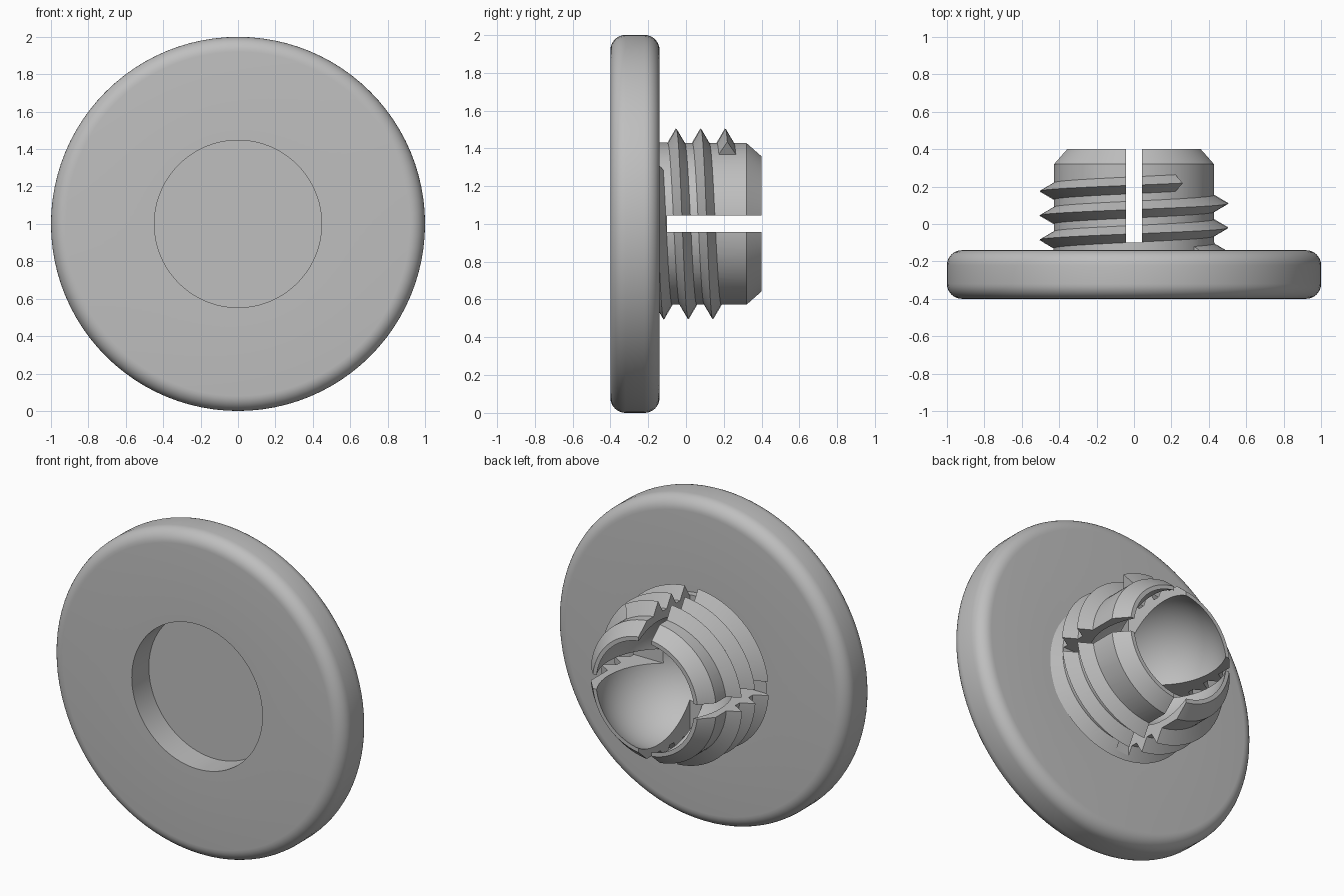
import bpy, bmesh, math
from mathutils import Vector

if "Cube" in bpy.data.objects:
    bpy.data.objects.remove(bpy.data.objects["Cube"], do_unlink=True)

CZ = 1.0                      # height of the round axis
FRONT, BACK, TIP = -0.4, -0.14, 0.4
SHANK_R, CREST_R = 0.43, 0.507
PITCH = 0.13

grey = bpy.data.materials.new("plain grey")
grey.use_nodes = True
colour = (0.52, 0.52, 0.52, 1)
grey.diffuse_color = colour
grey.node_tree.nodes["Principled BSDF"].inputs["Base Color"].default_value = colour


def make_object(name, bm):
    bmesh.ops.recalc_face_normals(bm, faces=bm.faces)
    mesh = bpy.data.meshes.new(name)
    bm.to_mesh(mesh)
    bm.free()
    mesh.materials.append(grey)
    obj = bpy.data.objects.new(name, mesh)
    bpy.context.collection.objects.link(obj)
    return obj


def arc(r, y, radius, start, end, steps):
    """Profile points (radius, y) along an arc, angles in degrees."""
    angles = [math.radians(start + (end - start) * i / steps) for i in range(steps + 1)]
    return [(r + radius * math.cos(a), y + radius * math.sin(a)) for a in angles]


def lathe(name, profile, steps):
    bm = bmesh.new()
    verts = [bm.verts.new((r, y, CZ)) for r, y in profile]
    edges = [bm.edges.new(pair) for pair in zip(verts, verts[1:])]
    bmesh.ops.spin(bm, geom=verts + edges, cent=(0, 0, CZ), axis=(0, 1, 0),
                   angle=math.tau, steps=steps, use_merge=True)
    bmesh.ops.remove_doubles(bm, verts=bm.verts, dist=0.0001)
    return make_object(name, bm)


def box(name, size, centre):
    bm = bmesh.new()
    bmesh.ops.create_cube(bm, size=1)
    bmesh.ops.scale(bm, vec=size, verts=bm.verts)
    bmesh.ops.translate(bm, vec=centre, verts=bm.verts)
    return make_object(name, bm)


def helix_thread(name, y_start, y_end, y_at_side, root=0.41):
    """Triangular ridge wound around the shank, closed at both ends."""
    half = 0.045 * (CREST_R - root) / (CREST_R - SHANK_R)
    count = round((y_end - y_start) / PITCH * 72)
    bm = bmesh.new()
    rings = []
    for i in range(count + 1):
        y = y_start + (y_end - y_start) * i / count
        a = -(y - y_at_side) / PITCH * math.tau
        out = Vector((math.cos(a), 0, math.sin(a)))
        rings.append([bm.verts.new(out * r + Vector((0, y + dy, CZ)))
                      for r, dy in ((root, -half), (CREST_R, 0), (root, half))])
    for a, b in zip(rings, rings[1:]):
        for k in range(3):
            n = (k + 1) % 3
            bm.faces.new((a[k], a[n], b[n], b[k]))
    bm.faces.new(rings[0])
    bm.faces.new(rings[-1])
    return make_object(name, bm)


def combine(target, tool, operation):
    bpy.context.view_layer.objects.active = target
    mod = target.modifiers.new(operation.lower(), "BOOLEAN")
    mod.object, mod.operation, mod.solver = tool, operation, "EXACT"
    bpy.ops.object.modifier_apply(modifier=mod.name)
    bpy.data.objects.remove(tool, do_unlink=True)


# Flanged plug: front recess, rounded rim, chamfered shank, ball socket
rim, socket_y, socket_r = 0.08, 0.21, 0.385
lip = math.degrees(math.asin((TIP - socket_y) / socket_r))
profile = [(0, -0.233), (0.447, -0.233), (0.447, FRONT)]
profile += arc(1 - rim, FRONT + rim, rim, -90, 0, 8)
profile += arc(1 - rim, BACK - rim, rim, 0, 90, 8)
profile += [(SHANK_R, BACK), (SHANK_R, 0.32), (0.36, TIP)]
profile += arc(0, socket_y, socket_r, lip, -90, 20)
plug = lathe("flanged_plug", profile, 96)

# Screw thread around the shank
thread_end = 0.11 + PITCH * 301 / 360
combine(plug, helix_thread("thread", -0.165, thread_end, 0.11), "UNION")

# Crossed slots splitting the shank into four fingers
slot_floor, slot_end, width = -0.1, 0.6, 0.088
depth, middle = slot_end - slot_floor, (slot_end + slot_floor) / 2
for size in ((1.4, depth, width), (width, depth, 1.4)):
    combine(plug, box("slot_cutter", size, (0, middle, CZ)), "DIFFERENCE")

# Smooth curves with crisp edges
bpy.ops.object.select_all(action="DESELECT")
plug.select_set(True)
bpy.context.view_layer.objects.active = plug
bpy.ops.object.shade_smooth_by_angle(angle=math.radians(30))
